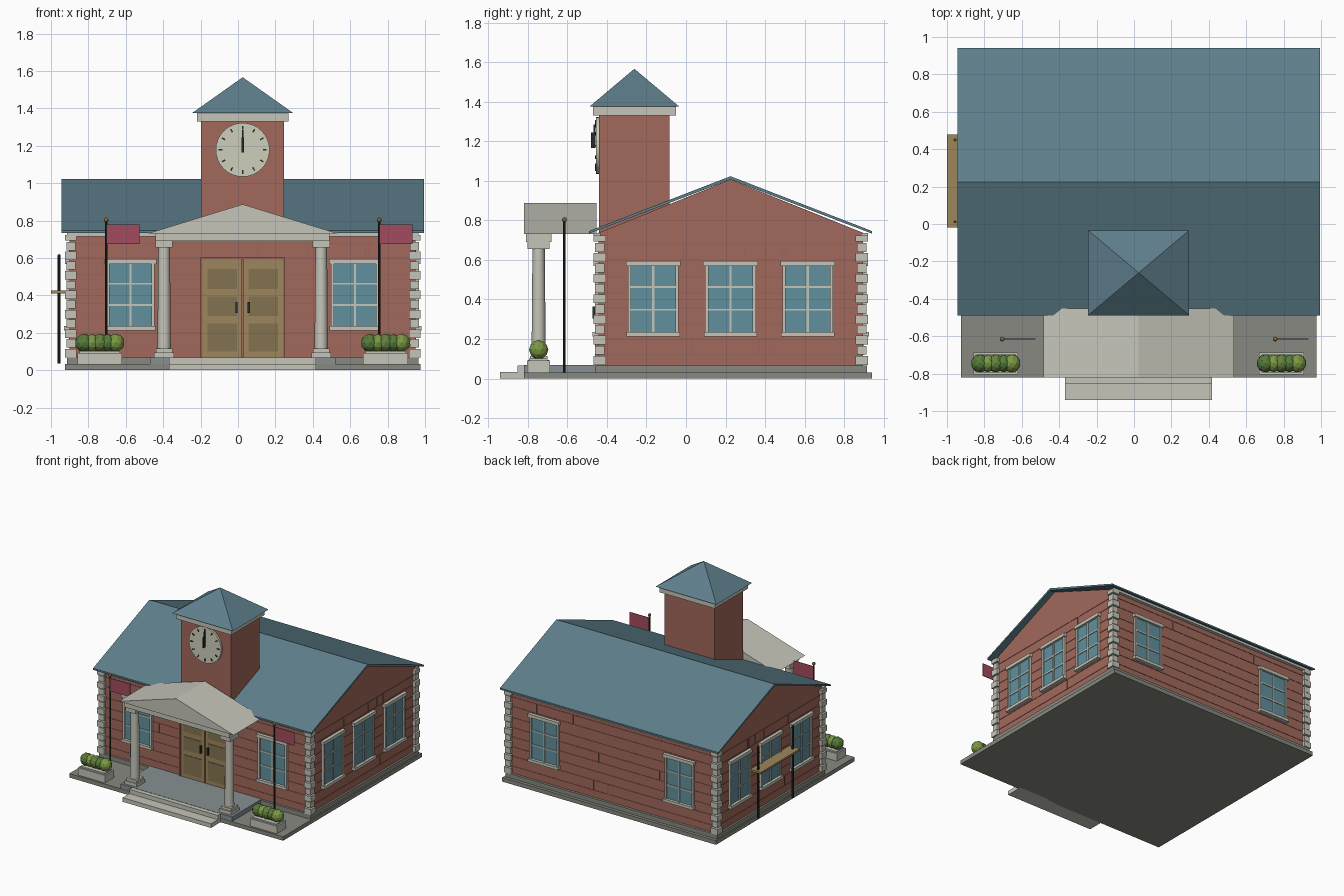
import bpy, bmesh, math, random
from mathutils import Vector, Matrix

if "Cube" in bpy.data.objects:
    bpy.data.objects.remove(bpy.data.objects["Cube"])

random.seed(3)
CX, CY = 0.025, 0.225          # symmetry planes of the hall
WX, WY0, WY1 = 0.925, -0.442, 0.895   # half width, front wall, back wall


def mat(name, rgb):
    m = bpy.data.materials.new(name)
    m.diffuse_color = (*rgb, 1)
    m.use_nodes = True
    m.node_tree.nodes["Principled BSDF"].inputs["Base Color"].default_value = m.diffuse_color
    return m


BRICK = mat("brick", (0.36, 0.14, 0.105))
MORTAR = mat("brick_course", (0.30, 0.13, 0.10))
SLATE = mat("slate", (0.11, 0.21, 0.26))
STONE = mat("stone", (0.56, 0.56, 0.49))
PAVE = mat("paving", (0.25, 0.25, 0.22))
PORCH = mat("porch_floor", (0.24, 0.28, 0.29))
GLASS = mat("glass", (0.12, 0.28, 0.34))
WOOD = mat("wood", (0.34, 0.24, 0.11))
PANEL = mat("door_panel", (0.23, 0.17, 0.08))
IRON = mat("iron", (0.02, 0.025, 0.025))
GOLD = mat("brass", (0.35, 0.2, 0.05))
FLAG = mat("flag", (0.36, 0.07, 0.11))
DIAL = mat("dial", (0.62, 0.62, 0.5))
GREENS = [mat("leaf_%d" % i, c) for i, c in enumerate([(0.09, 0.2, 0.04), (0.2, 0.32, 0.06), (0.13, 0.22, 0.05)])]


def finish(name, bm, material, smooth=False):
    bmesh.ops.recalc_face_normals(bm, faces=bm.faces)
    me = bpy.data.meshes.new(name)
    bm.to_mesh(me)
    bm.free()
    me.materials.append(material)
    if smooth:
        for p in me.polygons:
            p.use_smooth = len(p.vertices) <= 4
    ob = bpy.data.objects.new(name, me)
    bpy.context.collection.objects.link(ob)
    return ob


def add_box(bm, x, y, z, M=Matrix()):
    T = Matrix.Translation(((x[0]+x[1])/2, (y[0]+y[1])/2, (z[0]+z[1])/2))
    S = Matrix.Diagonal((x[1]-x[0], y[1]-y[0], z[1]-z[0], 1))
    bmesh.ops.create_cube(bm, size=1, matrix=M @ T @ S)


def boxes(name, items, material, M=Matrix()):
    bm = bmesh.new()
    for it in items:
        add_box(bm, *it, M)
    return finish(name, bm, material)


def prism(name, pts, axis, lo, hi, material):
    """Extrude a (horizontal, z) profile along x or y."""
    bm = bmesh.new()
    to3 = (lambda a, z: (lo, a, z)) if axis == 'x' else (lambda a, z: (a, lo, z))
    f = bm.faces.new([bm.verts.new(to3(*p)) for p in pts])
    g = bmesh.ops.extrude_face_region(bm, geom=[f])['geom']
    d = Vector((hi-lo, 0, 0)) if axis == 'x' else Vector((0, hi-lo, 0))
    bmesh.ops.translate(bm, verts=[v for v in g if isinstance(v, bmesh.types.BMVert)], vec=d)
    return finish(name, bm, material)


def cyl(name, loc, r, h, material, n=16, M=Matrix(), r2=None):
    bm = bmesh.new()
    bmesh.ops.create_cone(bm, cap_ends=True, segments=n, radius1=r, radius2=r if r2 is None else r2,
                          depth=h, matrix=Matrix.Translation(loc) @ M)
    return finish(name, bm, material, n > 8)


def ball(name, loc, r, material, sub=2):
    bm = bmesh.new()
    bmesh.ops.create_icosphere(bm, subdivisions=sub, radius=r, matrix=Matrix.Translation(loc))
    return finish(name, bm, material)


def sx(a, b):
    """x span measured from the symmetry plane."""
    return (CX + a, CX + b)


# ground slab, plinth, porch and steps
boxes("ground_slab", [(sx(-0.95, 0.95), (-0.82, 0.94), (0, 0.032))], PAVE)
boxes("plinth", [(sx(-0.94, 0.94), (-0.46, 0.915), (0.03, 0.067))], PAVE)
boxes("porch_floor", [(sx(-0.495, 0.495), (-0.818, -0.44), (0.03, 0.069))], PORCH)
boxes("steps", [(sx(-0.393, 0.393), (-0.94, -0.8), (0, 0.033)),
                (sx(-0.393, 0.393), (-0.853, -0.8), (0.03, 0.067))], STONE)

# brick hall with gable ends, and roof
prism("hall_walls", [(WY0, 0.06), (WY1, 0.06), (WY1, 0.737), (CY, 1.006), (WY0, 0.737)],
      'x', CX-WX, CX+WX, BRICK)
E = 0.715
prism("main_roof", [(CY-E, 0.733), (CY, 1.006), (CY+E, 0.733), (CY+E, 0.746), (CY, 1.023), (CY-E, 0.746)],
      'x', CX-0.97, CX+0.97, SLATE)
boxes("eaves_frieze", [(sx(-0.94, 0.94), (WY0-0.025, WY0+0.01), (0.715, 0.735)),
                       (sx(-0.94, 0.94), (WY1-0.01, WY1+0.025), (0.715, 0.735))], STONE)

# brick courses and upright joints
joints = []
for z in (0.12, 0.2, 0.275, 0.355, 0.43, 0.51, 0.6, 0.675):
    joints.append((sx(-WX-0.003, WX+0.003), (WY0-0.003, WY1+0.003), (z, z+0.005)))
for i in range(12):
    x, z = random.uniform(-0.8, 0.8), random.choice((0.12, 0.355, 0.51, 0.6))
    joints.append((sx(x, x+0.005), (WY0-0.003, WY1+0.003), (z, z+0.078)))
    y = random.uniform(-0.3, 0.8)
    joints.append((sx(-WX-0.003, WX+0.003), (y, y+0.005), (z, z+0.078)))
boxes("brick_joints", joints, MORTAR)

# corner quoins
quoins, n = [], 13
for s in (-1, 1):
    for y in (WY0+0.006, WY1-0.006):
        for i in range(n):
            h = 0.031 if i % 2 == 0 else 0.024
            x, z = CX + s*(WX-0.006), 0.069 + i*0.052
            quoins.append(((x-h, x+h), (y-h, y+h), (z, z+(0.045 if i < n-1 else 0.03))))
boxes("corner_quoins", quoins, STONE)


# windows built in a local frame: x along the wall, -y outwards
def window(name, x, y, turn):
    M = Matrix.Translation((x, y, 0)) @ Matrix.Rotation(turn, 4, 'Z')
    w, a, b = 0.12, 0.232, 0.575
    boxes(name + "_glass", [((-w, w), (-0.008, 0.01), (a, b))], GLASS, M)
    bars = [((s*w-0.008, s*w+0.008), (-0.018, 0.01), (a, b)) for s in (-1, 1)]
    bars.append(((-0.006, 0.006), (-0.015, 0.01), (a, b)))
    bars += [((-w, w), (-0.014, 0.01), (z-0.005, z+0.005)) for z in (0.348, 0.462)]
    bars += [((-0.135, 0.135), (-0.03, 0.01), (0.213, 0.236)),
             ((-0.138, 0.138), (-0.026, 0.01), (0.568, 0.594))]
    boxes(name + "_frame", bars, STONE, M)


for s, side in ((-1, "left"), (1, "right")):
    window("front_%s_window" % side, CX+s*0.6, WY0, 0)
    window("back_%s_window" % side, CX+s*0.6, WY1, math.pi)
    for k in (-1, 0, 1):
        window("%s_window_%d" % (side, k+2), CX+s*WX, CY+k*0.391, s*math.pi/2)

# double door
boxes("door_frame", [(sx(s*0.22-0.005, s*0.22+0.005), (WY0-0.018, WY0), (0.067, 0.602)) for s in (-1, 1)]
      + [(sx(-0.22, 0.22), (WY0-0.018, WY0), (0.592, 0.602))], BRICK)
leaves, panels, handles = [], [], []
for s in (-1, 1):
    span = lambda a, b: sx(*sorted((s*a, s*b)))
    leaves.append((span(0.003, 0.215), (WY0-0.012, WY0), (0.067, 0.592)))
    for a, b in ((0.10, 0.25), (0.29, 0.395), (0.435, 0.54)):
        panels.append((span(0.03, 0.188), (WY0-0.016, WY0), (a, b)))
    handles.append((span(0.027, 0.038), (WY0-0.03, WY0-0.01), (0.305, 0.365)))
boxes("door_leaves", leaves, WOOD)
boxes("door_panels", panels, PANEL)
boxes("door_handles", handles, IRON)

# portico
prism("pediment", [(CX-0.51, 0.73), (CX+0.51, 0.73), (CX, 0.887)], 'y', -0.82, -0.452, STONE)
boxes("portico_beam", [(sx(-0.465, 0.465), (-0.81, -0.68), (0.69, 0.735))], STONE)
for s, side in ((-1, "left"), (1, "right")):
    x = CX + s*0.42
    cyl(side + "_column", (x, -0.745, 0.385), 0.036, 0.58, STONE, 12, r2=0.031)
    boxes(side + "_column_ends", [((x-0.053, x+0.053), (-0.798, -0.692), (0.067, 0.095)),
                                  ((x-0.044, x+0.044), (-0.789, -0.701), (0.095, 0.115)),
                                  ((x-0.046, x+0.046), (-0.8, -0.69), (0.655, 0.692))], STONE)

# clock tower
TY = -0.261
boxes("tower", [(sx(-0.222, 0.222), (TY-0.178, TY+0.178), (0.7, 1.34))], BRICK)
boxes("tower_cornice", [(sx(-0.245, 0.245), (TY-0.21, TY+0.21), (1.33, 1.378))], STONE)
bm = bmesh.new()
base = [bm.verts.new((CX+a*0.27, TY+b*0.227, 1.375)) for a, b in ((-1, -1), (1, -1), (1, 1), (-1, 1))]
tip = bm.verts.new((CX, TY, 1.566))
bm.faces.new(base)
for i in range(4):
    bm.faces.new((base[i], base[(i+1) % 4], tip))
finish("tower_roof", bm, SLATE)

# clock
RX = Matrix.Rotation(math.pi/2, 4, 'X')
F = TY-0.178
cyl("clock_dial", (CX, F-0.007, 1.178), 0.144, 0.018, DIAL, 32, RX)
bm = bmesh.new()
for i in range(12):
    M = Matrix.Translation((CX, F-0.017, 1.178)) @ Matrix.Rotation(i*math.pi/6, 4, 'Y')
    add_box(bm, (-0.004, 0.004), (-0.004, 0.004), (0.108, 0.128), M)
finish("clock_ticks", bm, IRON)
boxes("clock_hands", [(sx(-0.006, 0.006), (F-0.04, F-0.025), (1.165, 1.245)),
                      (sx(-0.004, 0.004), (F-0.028, F-0.018), (1.165, 1.285))], IRON)

# planters with shrubs, and flagpoles
for s, side in ((-1, "left"), (1, "right")):
    x = CX + s*0.764
    boxes(side + "_planter", [((x-0.12, x+0.12), (-0.805, -0.687), (0.03, 0.092)),
                              ((x-0.108, x+0.108), (-0.793, -0.699), (0.09, 0.102))], STONE)
    for i in range(5):
        ball("%s_shrub_%d" % (side, i+1), (x+(i-2)*0.042, -0.745, 0.146), 0.049 - 0.002*(i % 2), GREENS[i % 3])
    x = CX + s*0.73
    cyl(side + "_flagpole", (x, -0.615, 0.415), 0.006, 0.77, IRON, 8)
    ball(side + "_pole_finial", (x, -0.615, 0.803), 0.013, GOLD)
    boxes(side + "_flag", [((x+0.004, x+0.178), (-0.617, -0.613), (0.675, 0.78))], FLAG)

# side rail: plank on two posts
boxes("side_plank", [((-1.0, -0.905), (-0.02, 0.478), (0.41, 0.425))], WOOD)
for i, y in enumerate((0.012, 0.45)):
    cyl("side_post_%d" % (i+1), (-0.957, y, 0.325), 0.008, 0.58, IRON, 8)
    ball("side_post_cap_%d" % (i+1), (-0.957, y, 0.613), 0.009, GOLD, 1)
